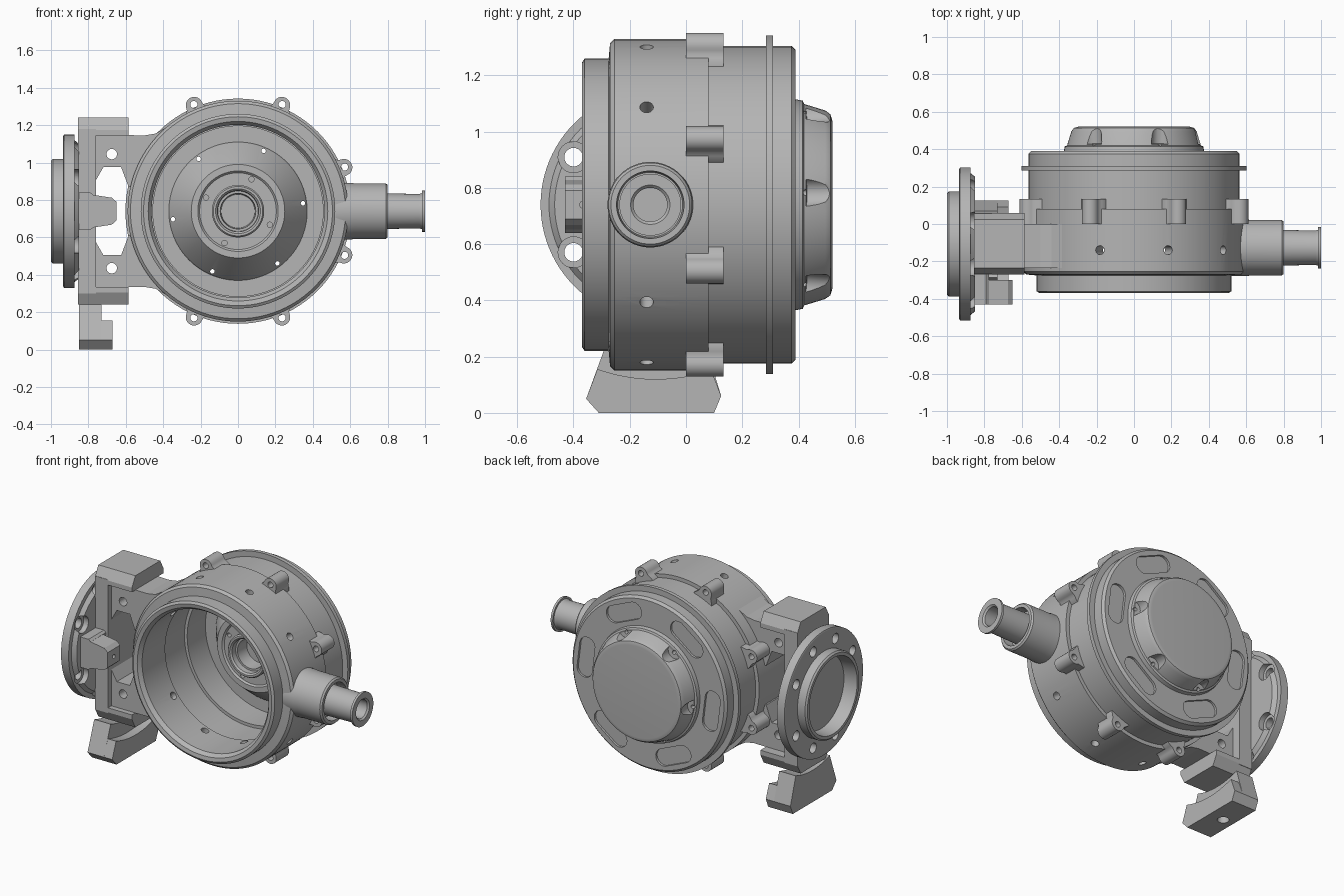
import bpy, bmesh
from math import sin, cos, pi, radians, sqrt
from mathutils import Vector

if "Cube" in bpy.data.objects:
    bpy.data.objects.remove(bpy.data.objects["Cube"])

CZ = 0.74      # height of the main axis
FY = -0.107    # depth of the mounting flange axis
GREY = (0.46, 0.46, 0.46, 1)
metal = bpy.data.materials.new("grey_metal")
metal.use_nodes = True
metal.diffuse_color = GREY
metal.node_tree.nodes["Principled BSDF"].inputs["Base Color"].default_value = GREY


def finish(bm, name):
    bmesh.ops.remove_doubles(bm, verts=bm.verts, dist=1e-5)
    bmesh.ops.recalc_face_normals(bm, faces=bm.faces)
    mesh = bpy.data.meshes.new(name)
    bm.to_mesh(mesh)
    bm.free()
    obj = bpy.data.objects.new(name, mesh)
    mesh.materials.append(metal)
    bpy.context.collection.objects.link(obj)
    return obj


def revolve(name, profile, axis, center, steps=96):
    """Turn (along, radius) points about the X or Y axis through center."""
    bm = bmesh.new()
    verts = [bm.verts.new(Vector(center) + Vector((a, 0, r) if axis == "X" else (0, a, r)))
             for a, r in profile]
    edges = [bm.edges.new(p) for p in zip(verts, verts[1:])]
    bmesh.ops.spin(bm, geom=verts + edges, cent=center, steps=steps, angle=2 * pi,
                   axis=(1, 0, 0) if axis == "X" else (0, 1, 0))
    return finish(bm, name)


def prism(name, outline, axis, d0, d1):
    """Extrude an outline: (x, z) along Y or (y, z) along X."""
    bm = bmesh.new()
    face = bm.faces.new([bm.verts.new((d0, u, v) if axis == "X" else (u, d0, v))
                         for u, v in outline])
    out = bmesh.ops.extrude_face_region(bm, geom=[face])
    move = (d1 - d0, 0, 0) if axis == "X" else (0, d1 - d0, 0)
    bmesh.ops.translate(bm, vec=move, verts=[g for g in out["geom"] if isinstance(g, bmesh.types.BMVert)])
    return finish(bm, name)


def rod(start, end, radius):
    """Cylinder between two points, used as a cutter."""
    a, b = Vector(start), Vector(end)
    bm = bmesh.new()
    bmesh.ops.create_cone(bm, cap_ends=True, segments=24, radius1=radius, radius2=radius,
                          depth=(b - a).length)
    bm.transform((b - a).to_track_quat("Z", "Y").to_matrix().to_4x4())
    bmesh.ops.translate(bm, vec=(a + b) / 2, verts=bm.verts)
    return finish(bm, "cutter")


def cut(obj, cutters):
    for cutter in cutters:
        cutter.hide_render = True
        mod = obj.modifiers.new("cut", "BOOLEAN")
        mod.operation, mod.solver, mod.object = "DIFFERENCE", "EXACT", cutter
        bpy.context.view_layer.objects.active = obj
        bpy.ops.object.modifier_apply(modifier=mod.name)
        bpy.data.objects.remove(cutter)
    return obj


def smooth(obj):
    """Smooth curved walls while keeping the flat faces evenly shaded."""
    bpy.ops.object.select_all(action="DESELECT")
    obj.select_set(True)
    bpy.context.view_layer.objects.active = obj
    bpy.ops.object.shade_smooth_by_angle(angle=radians(30))
    obj.modifiers.new("even_shading", "WEIGHTED_NORMAL").keep_sharp = True


def polar(angle, radius, y):
    return Vector((radius * cos(angle), y, CZ + radius * sin(angle)))


# Housing: open front, stepped bore, inner cone with bearing seat, domed back cap
housing = revolve("housing", [
    (0.22, 0), (0.22, 0.09), (0.13, 0.095), (0.13, 0.108), (0.095, 0.11), (0.085, 0.12),
    (0.085, 0.132), (0.095, 0.14), (0.15, 0.14), (0.15, 0.205), (0.14, 0.215), (0.14, 0.25),
    (0.29, 0.365), (0.31, 0.37), (0.31, 0.455), (0.12, 0.455), (0.12, 0.475),
    (-0.10, 0.475), (-0.10, 0.462), (-0.34, 0.462), (-0.365, 0.48), (-0.37, 0.505),
    (-0.36, 0.52), (-0.275, 0.52), (-0.27, 0.575), (-0.255, 0.59), (0.08, 0.59), (0.08, 0.565),
    (0.285, 0.565), (0.285, 0.602), (0.31, 0.602), (0.31, 0.565), (0.375, 0.565), (0.39, 0.55),
    (0.39, 0.375), (0.415, 0.37), (0.42, 0.358), (0.495, 0.335), (0.513, 0.322), (0.52, 0.30),
    (0.52, 0)], "Y", (0, 0, CZ))

cutters = []
for i in range(10):                                   # radial holes in the wall
    a = radians(36 * i)
    if i not in (0, 5):
        cutters.append(rod(polar(a, 0.42, -0.14), polar(a, 0.65, -0.14), 0.024))
for i in range(4):                                    # small holes around the bearing seat
    a = radians(67 + 90 * i)
    cutters.append(rod(polar(a, 0.185, 0.1), polar(a, 0.185, 0.2), 0.014))
for i in range(6):                                    # cap screws and back recesses
    a = radians(7 + 60 * i)
    cutters.append(rod(polar(a, 0.365, 0.425), polar(a, 0.38, 0.56), 0.05))
    cutters.append(rod(polar(a, 0.35, 0.2), polar(a, 0.35, 0.45), 0.012))
    slot = []
    for side in (1, -1):
        for k in range(9):
            t = a + side * 0.17 + pi * k / 8 + (0 if side == 1 else pi)
            mid = polar(a + side * 0.17, 0.468, 0)
            slot.append((mid.x + 0.056 * cos(t), mid.z + 0.056 * sin(t)))
    cutters.append(prism("cutter", slot, "Y", 0.375, 0.42))
smooth(cut(housing, cutters))

# Eight bolt lugs around the seam
for i in range(8):
    a = radians(22.5 + 45 * i)
    tip = [(0.613 + 0.045 * cos(t), 0.045 * sin(t)) for t in [pi * k / 12 - pi / 2 for k in range(13)]]
    flare = [(0.55, 0.072), (0.57, 0.068), (0.587, 0.056), (0.60, 0.047)]
    shape = [(r, -t) for r, t in flare] + tip + flare[::-1]
    shape = [(r * cos(a) - t * sin(a), CZ + r * sin(a) + t * cos(a)) for r, t in shape]
    lug = prism(f"bolt_lug_{i + 1}", shape, "Y", 0.0, 0.133)
    smooth(cut(lug, [rod(polar(a, 0.617, -0.1), polar(a, 0.617, 0.2), 0.019)]))

# Side fitting: boss, groove and lipped tube
smooth(revolve("side_fitting", [
    (0.52, 0), (0.52, 0.152), (0.60, 0.152), (0.62, 0.149), (0.79, 0.149), (0.80, 0.14),
    (0.80, 0.12), (0.74, 0.115), (0.74, 0.096), (0.97, 0.092), (0.985, 0.097), (0.985, 0.11),
    (1.0, 0.11), (1.0, 0.07), (0.99, 0.06), (0.65, 0.06), (0.65, 0)], "X", (0, -0.127, CZ), steps=64))

# Round mounting flange with recessed outer collar
flange = revolve("mounting_flange", [
    (-0.85, 0), (-0.85, 0.36), (-0.875, 0.38), (-0.875, 0.41), (-0.93, 0.41), (-0.935, 0.40),
    (-0.935, 0.28), (-0.99, 0.28), (-1.0, 0.27), (-1.0, 0.25), (-0.91, 0.24), (-0.91, 0)],
    "X", (0, FY, CZ))
holes = []
for deg in (30, 70, 110, 150, 210, 250, 290, 330):
    y, z = FY + 0.338 * cos(radians(deg)), CZ + 0.338 * sin(radians(deg))
    holes.append(rod((-1.0, y, z), (-0.8, y, z), 0.033))
    holes.append(rod((-0.885, y, z), (-0.84, y, z), 0.055))
smooth(cut(flange, holes))

# Bracket behind the flange: web with a chamfered block at each end
prism("bracket_web", [(-0.27, 0.30), (0.06, 0.30), (0.06, 1.18), (-0.27, 1.18)], "X", -0.855, -0.76)
for side, name in ((1, "upper"), (-1, "lower")):
    block = [(-0.27, 0.405), (0.06, 0.405), (0.06, 0.435), (0.025, 0.5), (-0.235, 0.5), (-0.27, 0.435)]
    prism(name + "_bracket_block", [(y, CZ + side * z) for y, z in block], "X", -0.855, -0.585)
    outline = [(-0.78, 0.41), (-0.50, 0.405), (-0.44, 0.415), (-0.38, 0.45), (-0.36, 0.37),
               (-0.49, 0.13), (-0.585, 0.13), (-0.625, 0.235), (-0.72, 0.235), (-0.78, 0.13)]
    arm = prism(name + "_arm", [(x, CZ + side * z) for x, z in outline], "Y", -0.235, 0.0)
    cut(arm, [rod((-0.675, -0.4, CZ + side * 0.305), (-0.675, 0.2, CZ + side * 0.305), 0.028)])

# Front clamp: base joined to the web and a tapered nose
for name, half, back in (("front_clamp_base", [(-0.88, 0.10), (-0.79, 0.10), (-0.775, 0.088)], -0.25),
                         ("front_clamp_nose", [(-0.78, 0.088), (-0.675, 0.072), (-0.65, 0.05)], -0.30)):
    outline = half + [(x, -z) for x, z in reversed(half)]
    clamp = prism(name, [(x, CZ + z) for x, z in outline], "Y", -0.43, back)
    if "nose" in name:
        cut(clamp, [rod((-0.72, -0.365, CZ), (-0.6, -0.365, CZ), 0.013)])


# Lower clamp foot with curved saddle and front step
def saddle(y0, y1, radius):
    ys = [y0 + (y1 - y0) * k / 12 for k in range(13)]
    return [(y, CZ - sqrt(radius ** 2 - (y - FY) ** 2)) for y in ys]


base = [(-0.355, 0.05), (-0.31, 0), (0.10, 0), (0.125, 0.06)]
for name, x0, x1, arc in (("clamp_foot", -0.85, -0.73, saddle(0.07, -0.285, 0.53)),
                          ("clamp_foot_step", -0.732, -0.67, saddle(0.09, -0.315, 0.62))):
    foot = prism(name, base + arc, "X", x0, x1)
    if name == "clamp_foot":
        cut(foot, [rod((-0.775, FY, -0.05), (-0.775, FY, 0.08), 0.035)])
    smooth(foot)
